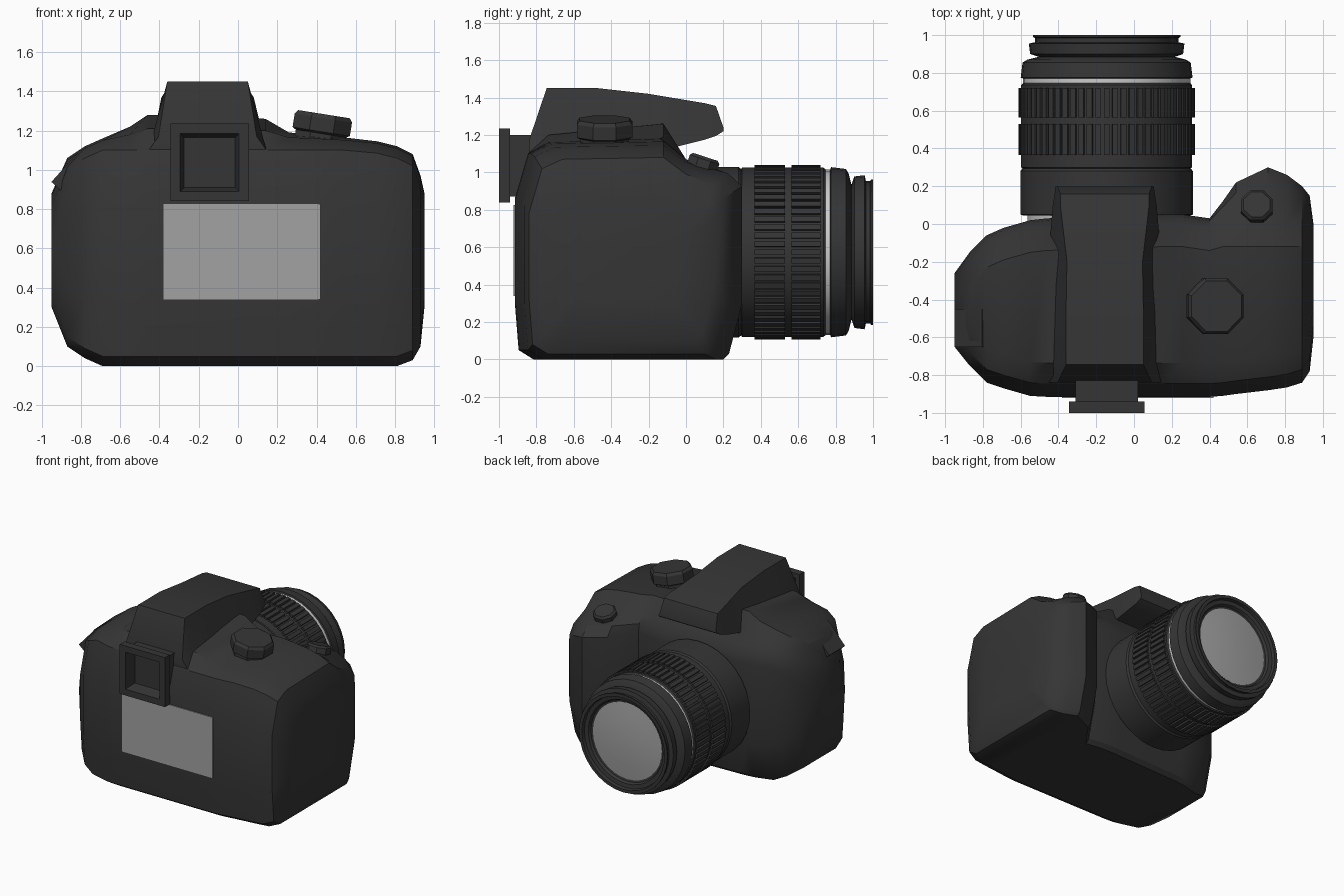
import bpy, bmesh
from math import sin, cos, pi, radians
from mathutils import Matrix, Vector

if "Cube" in bpy.data.objects:
    bpy.data.objects.remove(bpy.data.objects["Cube"])


def material(name, v):
    m = bpy.data.materials.new(name)
    m.diffuse_color = (v, v, v, 1)
    m.use_nodes = True
    m.node_tree.nodes["Principled BSDF"].inputs["Base Color"].default_value = m.diffuse_color
    return m


BLACK = material("black_plastic", 0.036)
GLASS = material("grey_glass", 0.36)
SILVER = material("silver", 0.65)


def finish(name, bm, mat, smooth=30):
    bmesh.ops.recalc_face_normals(bm, faces=bm.faces)
    me = bpy.data.meshes.new(name)
    bm.to_mesh(me)
    bm.free()
    ob = bpy.data.objects.new(name, me)
    bpy.context.collection.objects.link(ob)
    me.materials.append(mat)
    bpy.ops.object.select_all(action='DESELECT')
    ob.select_set(True)
    bpy.context.view_layer.objects.active = ob
    if smooth:
        bpy.ops.object.shade_smooth_by_angle(angle=radians(smooth))
    return ob


def loft(name, rings, mat=BLACK, smooth=30):
    """Skin a list of equal-length point rings and cap both ends."""
    bm = bmesh.new()
    vr = [[bm.verts.new(p) for p in r] for r in rings]
    n = len(vr[0])
    for a, b in zip(vr, vr[1:]):
        for i in range(n):
            j = (i + 1) % n
            bm.faces.new((a[i], a[j], b[j], b[i]))
    bm.faces.new(vr[0])
    bm.faces.new(vr[-1])
    return finish(name, bm, mat, smooth)


def rect(x0, x1, z0, z1, y):
    return [(x0, y, z0), (x1, y, z0), (x1, y, z1), (x0, y, z1)]


# Body: cross-sections along x (x, back y, front y, bottom z, top z)
def body_section(x, yb, yf, zb, zt):
    zf = min(zt, 1.16)
    ys = min(yf - 0.05, 0)
    pts = [(yb + .1, zb), (yb + .02, zb + .05), (yb, zb + .3), (yb, zf - .3),
           (yb + .07, zf - .06), (yb + .18, (zt + zf) / 2 - .01), (ys - .12, zt),
           (ys, zf - .09), ((ys + 3 * yf) / 4, zf - .15), (yf, zf - .22),
           (yf, zb + .3), (yf - .07, zb + .03), (yf - .1, zb)]
    return [(x, y, z) for y, z in pts]


loft("camera_body", [body_section(*s) for s in [
    (-.95, -.65, -.26, .30, .88), (-.87, -.75, -.15, .10, 1.06),
    (-.78, -.84, -.06, .04, 1.12), (-.69, -.87, -.02, 0, 1.16),
    (-.55, -.91, .02, 0, 1.22), (-.46, -.915, .03, 0, 1.28),
    (.14, -.915, .05, 0, 1.26), (.26, -.915, .05, 0, 1.19),
    (.40, -.915, .03, 0, 1.18), (.47, -.91, .12, 0, 1.17),
    (.54, -.90, .22, 0, 1.165), (.71, -.88, .30, 0, 1.145),
    (.81, -.865, .26, 0, 1.12), (.89, -.84, .20, .03, 1.08),
    (.93, -.78, .15, .10, .97), (.95, -.60, .0, .30, .88)]])

# Viewfinder hump: trapezoid sections along y (y, half base, half top, z base, z top)
CX = -.155
loft("viewfinder_hump", [
    [(CX - b, y, z0), (CX + b, y, z0), (CX + t, y, z1), (CX - t, y, z1)]
    for y, b, t, z0, z1 in [
        (-.84, .30, .25, 1.10, 1.17), (-.745, .30, .205, 1.10, 1.45),
        (-.47, .30, .205, 1.10, 1.45), (-.20, .30, .20, 1.10, 1.42),
        (.10, .275, .235, 1.175, 1.37), (.16, .265, .235, 1.195, 1.355),
        (.20, .26, .25, 1.22, 1.24)]], smooth=20)

# Eyepiece: neck, flange and recessed opening
loft("eyepiece", [
    rect(-.31, .02, .87, 1.20, -.78), rect(-.31, .02, .87, 1.20, -.94),
    rect(-.345, .055, .84, 1.235, -.94), rect(-.345, .055, .84, 1.235, -1),
    rect(-.295, .005, .89, 1.185, -1), rect(-.275, -.015, .91, 1.165, -.91)], smooth=0)

# Rear screen
loft("rear_screen", [rect(-.38, .42, .34, .825, -.90), rect(-.38, .42, .34, .825, -.922)],
     GLASS, 0)

# Strap lug on the left shoulder
lug = loft("strap_lug", [rect(-.11, .11, -.04, .03, -.65), rect(-.11, .11, -.04, .03, -.45)],
           smooth=0)
lug.location = (-.855, 0, 1.0)
lug.rotation_euler = (0, radians(-48), 0)


# Dial and shutter button: stacked polygon rings
def knob(name, loc, rot, sides, rings):
    ob = loft(name, [[(r * cos(2 * pi * (i + .5) / sides), r * sin(2 * pi * (i + .5) / sides), z)
                      for i in range(sides)] for r, z in rings], smooth=0)
    ob.location, ob.rotation_euler = loc, rot


knob("mode_dial", (.42, -.435, 1.17), (0, radians(9), 0), 8,
     [(.14, -.06), (.14, .015), (.16, .025), (.16, .095), (.145, .115)])
knob("shutter_button", (.65, .09, 1.04), (radians(-18), 0, 0), 8,
     [(.09, -.03), (.09, .03), (.075, .045)])

# Lens: turned around the y axis, (radius, y) profiles
LX, LZ, SEG = -.145, .573, 32


def turned(name, profile, mat=BLACK):
    return loft(name, [[(LX + r * cos(2 * pi * i / SEG), y, LZ + r * sin(2 * pi * i / SEG))
                        for i in range(SEG)] for r, y in profile], mat)


turned("lens_mount_ring", [(.42, -.05), (.42, .05)], SILVER)
turned("lens_barrel", [(.44, .045), (.457, .05), (.457, .28), (.445, .295), (.452, .30),
                       (.452, .735), (.44, .75)])
turned("lens_silver_band", [(.443, .74), (.443, .775)], SILVER)
turned("lens_front", [(.44, .77), (.455, .775), (.445, .855), (.42, .87), (.36, .885),
                      (.405, .90), (.412, .955), (.38, .962), (.38, .985), (.39, .99),
                      (.39, 1.0), (.365, 1.0), (.36, .975), (.33, .97), (.32, .95), (.30, .945)])
turned("lens_glass", [(.305, .94), (.305, .947), (.20, .958), (.10, .964), (.01, .966)], GLASS)

# Grip ribs on the two lens rings
for name, y0, y1 in (("zoom_ring_ribs", .365, .53), ("focus_ring_ribs", .565, .72)):
    bm = bmesh.new()
    for i in range(64):
        turn = Matrix.Rotation(2 * pi * i / 64, 4, 'Y')
        bmesh.ops.create_cube(bm, size=1, matrix=Matrix.Translation((LX, (y0 + y1) / 2, LZ)) @ turn
                              @ Matrix.Translation((.456, 0, 0))
                              @ Matrix.Diagonal((.022, y1 - y0, .03, 1)))
    finish(name, bm, BLACK, 0)
